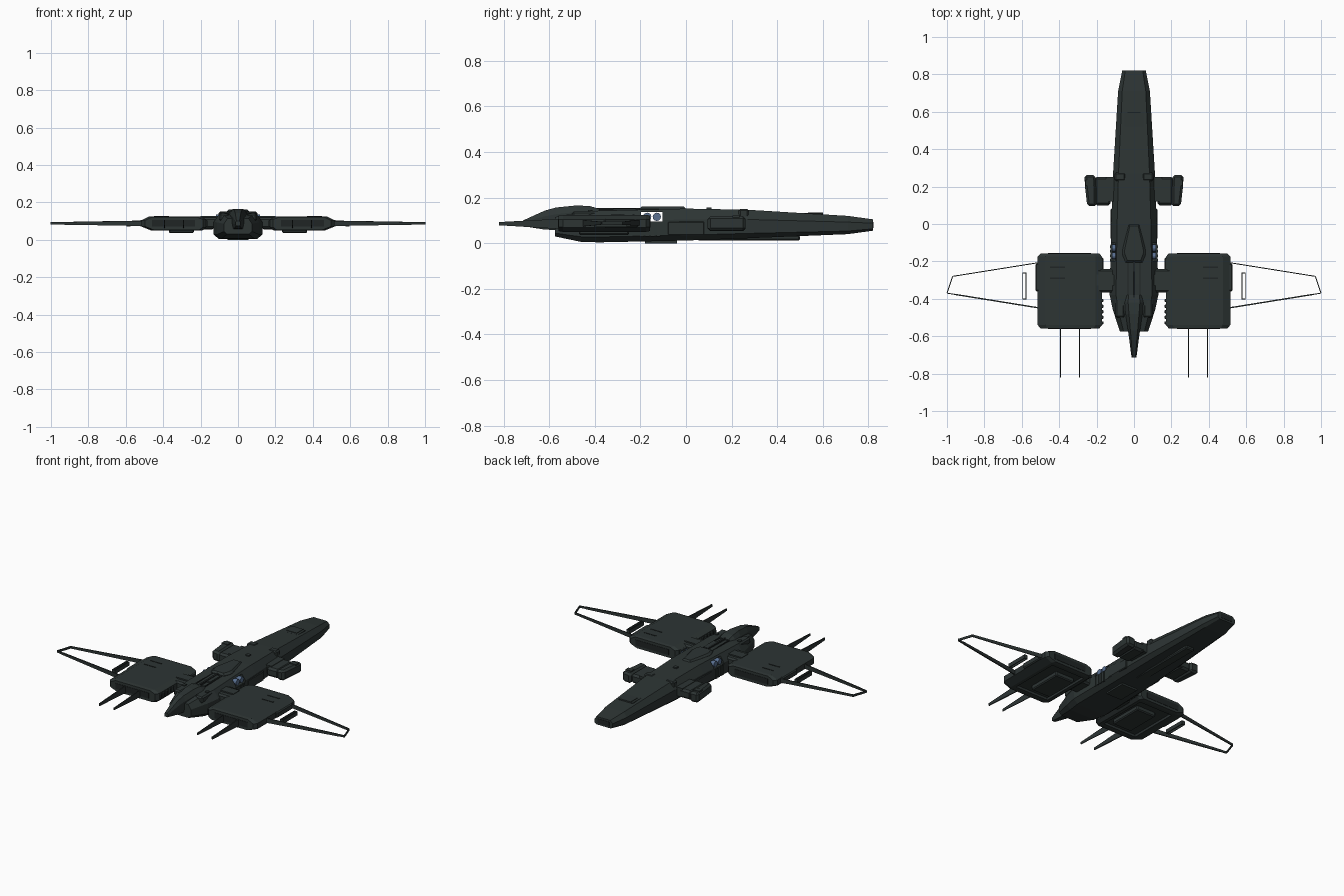
import bpy, bmesh, math
from mathutils import Vector

if "Cube" in bpy.data.objects:
    bpy.data.objects.remove(bpy.data.objects["Cube"])


def material(name, rgb):
    m = bpy.data.materials.new(name)
    m.diffuse_color = (*rgb, 1)
    m.use_nodes = True
    m.node_tree.nodes["Principled BSDF"].inputs["Base Color"].default_value = m.diffuse_color
    return m


HULL = material("dark green grey", (0.026, 0.035, 0.034))
DARK = material("charcoal", (0.014, 0.018, 0.018))
BLUE = material("dull blue", (0.10, 0.16, 0.28))


def finish(name, bm, mat, mirror=False, bevel=0):
    bmesh.ops.recalc_face_normals(bm, faces=bm.faces)
    me = bpy.data.meshes.new(name)
    bm.to_mesh(me)
    bm.free()
    me.materials.append(mat)
    ob = bpy.data.objects.new(name, me)
    bpy.context.collection.objects.link(ob)
    if bevel:
        b = ob.modifiers.new("Bevel", 'BEVEL')
        b.width, b.segments = bevel, 1
    if mirror:
        m = ob.modifiers.new("Mirror", 'MIRROR')
        m.use_mirror_merge = False
    return ob


def skin(name, rings, mat=HULL, **kw):
    """Closed solid through a series of matching rings of points."""
    bm = bmesh.new()
    vs = [[bm.verts.new(p) for p in r] for r in rings]
    n = len(rings[0])
    for a, b in zip(vs, vs[1:]):
        for i in range(n):
            j = (i + 1) % n
            bm.faces.new((a[i], a[j], b[j], b[i]))
    bm.faces.new(vs[0])
    bm.faces.new(vs[-1][::-1])
    return finish(name, bm, mat, **kw)


def loft(name, stations, section, **kw):
    """Stations are (y, half width, top, bottom); section is in fractions."""
    rings = []
    for y, w, zt, zb in stations:
        half = [(u * w, y, zb + v * (zt - zb)) for u, v in section]
        rings.append(half + [(-x, yy, z) for x, yy, z in reversed(half)])
    return skin(name, rings, **kw)


def box(name, x, y, z, mat=HULL, **kw):
    return skin(name, [[(x[0], y[0], h), (x[1], y[0], h), (x[1], y[1], h), (x[0], y[1], h)]
                       for h in z], mat, **kw)


def blade(name, p, q, h0, h1, t=0.005, mat=HULL):
    """Thin upright strip from p to q with its own height at each end."""
    p, q = Vector(p), Vector(q)
    d = q - p
    side = Vector((-d.y, d.x, 0)).normalized() * t / 2
    rings = []
    for c, h in ((p, h0), (q, h1)):
        up = Vector((0, 0, h / 2))
        rings.append([c - side - up, c + side - up, c + side + up, c - side + up])
    return skin(name, rings, mat, mirror=True)


# Main fuselage, with a slot cut through behind the nose
section = [(0.78, 0), (1, 0.17), (1, 0.66), (0.74, 1)]
hull = loft("fuselage", [(0.82, .063, .105, .055), (0.71, .085, .12, .04), (0.27, .112, .147, .022),
                         (0.0, .122, .152, .012), (-0.38, .13, .143, .004),
                         (-0.46, .113, .138, .006), (-0.575, .075, .115, .03)], section)
cutter = box("slot_cutter", (-.3, .3), (-.198, -.102), (.096, .138))
cutter.hide_render = True
cutter.hide_viewport = True
cut = hull.modifiers.new("Slot", 'BOOLEAN')
cut.object, cut.operation, cut.solver = cutter, 'DIFFERENCE', 'EXACT'

# Blue pipes inside the slot
for i, y in enumerate((-0.17, -0.128)):
    ring = [(y + .018 * math.cos(a), .116 + .018 * math.sin(a))
            for a in (k * math.tau / 12 for k in range(12))]
    skin(f"cross_pipe_{i}", [[(x, a, b) for a, b in ring] for x in (-.118, .118)], BLUE)

# Beak-like nose spine
loft("nose_spine", [(-.38, .05, .150, .09), (-.42, .052, .163, .08), (-.48, .045, .166, .07),
                    (-.57, .032, .157, .058), (-.62, .025, .143, .06), (-.715, .013, .10, .075)],
     [(0.8, 0), (1, 0.3), (1, 0.7), (0.6, 1)])

# Raised canopy block on top
outline = [(.028, 0), (.062, -.14), (.062, -.165), (.045, -.205)]
rings = []
for z, s in ((.14, 1), (.150, 1), (.161, .8)):
    r = [(x * s, -.1 + (y + .1) * (s + 1) / 2, z) for x, y in outline]
    rings.append(r + [(-x, y, zz) for x, y, zz in reversed(r)])
skin("canopy_block", rings)

# Spine rods and boxes between canopy and nose
box("spine_rod", (-.006, .006), (-.40, -.20), (.14, .154), DARK)
box("spine_box", (.008, .03), (-.32, -.22), (.13, .152))
box("spine_rail", (.03, .036), (-.38, -.2), (.13, .149), DARK, mirror=True)

# Hull plates, hatches and keel
box("aft_hatch", (-.05, .05), (.52, .60), (.118, .132))
box("aft_hatch_inner", (-.035, .035), (.535, .60), (.118, .135))
box("shoulder_plate", (.045, .104), (.23, .275), (.10, .151), mirror=True, bevel=.008)
box("top_stud", (-.012, .012), (.09, .112), (.14, .157))
box("nose_stud", (.07, .09), (-.43, -.41), (.12, .146), mirror=True)
box("nose_plate", (.05, .10), (-.50, -.38), (.10, .14), mirror=True, bevel=.008)
box("keel_plate", (-.055, .055), (-.18, -.04), (0, .02))
box("keel_strip", (-.03, .03), (.05, .5), (.012, .035), bevel=.006)
box("tail_recess", (-.04, .04), (.815, .822), (.066, .094), DARK)
for i in range(4):
    y = -.115 - i * .024
    box(f"side_grille_{i}", (.10, .129), (y - .014, y), (.03, .094), mirror=True)
box("side_panel", (.10, .126), (-.08, .08), (.035, .095), mirror=True, bevel=.004)

# Aft side sponsons
box("sponson_neck", (.09, .15), (.12, .25), (.06, .115), mirror=True)
box("sponson_inner", (.125, .21), (.10, .252), (.055, .112), mirror=True, bevel=.012)
skin("sponson_outer", [[(.20, .095, z0), (.25, .095, z0 + .004), (.262, .20, z0 + .004),
                        (.265, .262, z0 + .004), (.205, .262, z0)]
                       for z0 in (.052, .116)], mirror=True, bevel=.012)
box("sponson_cap", (.215, .258), (.205, .235), (.10, .122), mirror=True)

# Wing pylons
box("pylon", (.05, .225), (-.365, -.24), (.06, .118), mirror=True, bevel=.01)
box("pylon_cap", (.06, .20), (-.33, -.27), (.10, .126), mirror=True)

# Wing pods: chamfered slab with a recessed underside
prof = [(.19, .05), (.465, .05), (.515, .07), (.515, .105), (.475, .125), (.205, .125),
        (.17, .11), (.17, .065)]


def pod_ring(y, s):
    return [(.345 + (x - .345) * s, y, .0875 + (z - .0875) * s) for x, z in prof]


pod = skin("wing_pod", [pod_ring(-.56, .9), pod_ring(-.54, 1), pod_ring(-.175, 1),
                        pod_ring(-.157, .9)], mirror=True)
bm = bmesh.new()
bm.from_mesh(pod.data)
bm.faces.ensure_lookup_table()
low = [max((f for f in bm.faces if f.normal.z < -.95), key=lambda f: f.calc_area())]
bmesh.ops.inset_region(bm, faces=low, thickness=.03)
bmesh.ops.inset_region(bm, faces=low, thickness=.006, depth=-.012)
bm.to_mesh(pod.data)
bm.free()
box("pod_belly_plate", (.235, .37), (-.47, -.25), (.036, .07), mirror=True, bevel=.006)
box("pod_outer_band", (.48, .526), (-.36, -.21), (.07, .107), mirror=True, bevel=.006)
box("pod_inner_band", (.163, .20), (-.365, -.18), (.066, .11), mirror=True, bevel=.006)
box("pod_front_vent", (.23, .46), (-.562, -.54), (.07, .105), DARK, mirror=True)
box("pod_rear_vent", (.23, .46), (-.175, -.155), (.07, .105), DARK, mirror=True)
for i in range(5):
    y = -.40 - i * .03
    box(f"pod_knob_{i}", (.162, .20), (y - .018, y), (.07, .107), mirror=True, bevel=.005)
for i, y in enumerate((-.23, -.29)):
    box(f"pod_top_slit_{i}", (.37, .45), (y - .004, y + .004), (.12, .127), DARK, mirror=True)

# Forward prongs
blade("prong_outer", (.393, -.55, .085), (.393, -.82, .086), .045, .014, .007)
blade("prong_inner", (.292, -.55, .085), (.292, -.82, .086), .045, .014, .004)

# Open wing frames
blade("frame_rear", (.50, -.205, .09), (.97, -.28, .088), .026, .014)
blade("frame_tip", (.97, -.28, .088), (1.0, -.37, .088), .014, .013)
blade("frame_tip_end", (.998, -.37, .088), (.955, -.377, .088), .013, .013)
blade("frame_front", (.50, -.45, .088), (.96, -.376, .088), .028, .014, .007)

# Small rectangular hoop inside each frame
for x in (.577, .595):
    blade(f"hoop_side_{int(x * 1000)}", (x, -.40, .083), (x, -.262, .083), .024, .024, .004)
for y in (-.40, -.262):
    blade(f"hoop_end_{int(-y * 1000)}", (.575, y, .083), (.597, y, .083), .024, .024, .005)
